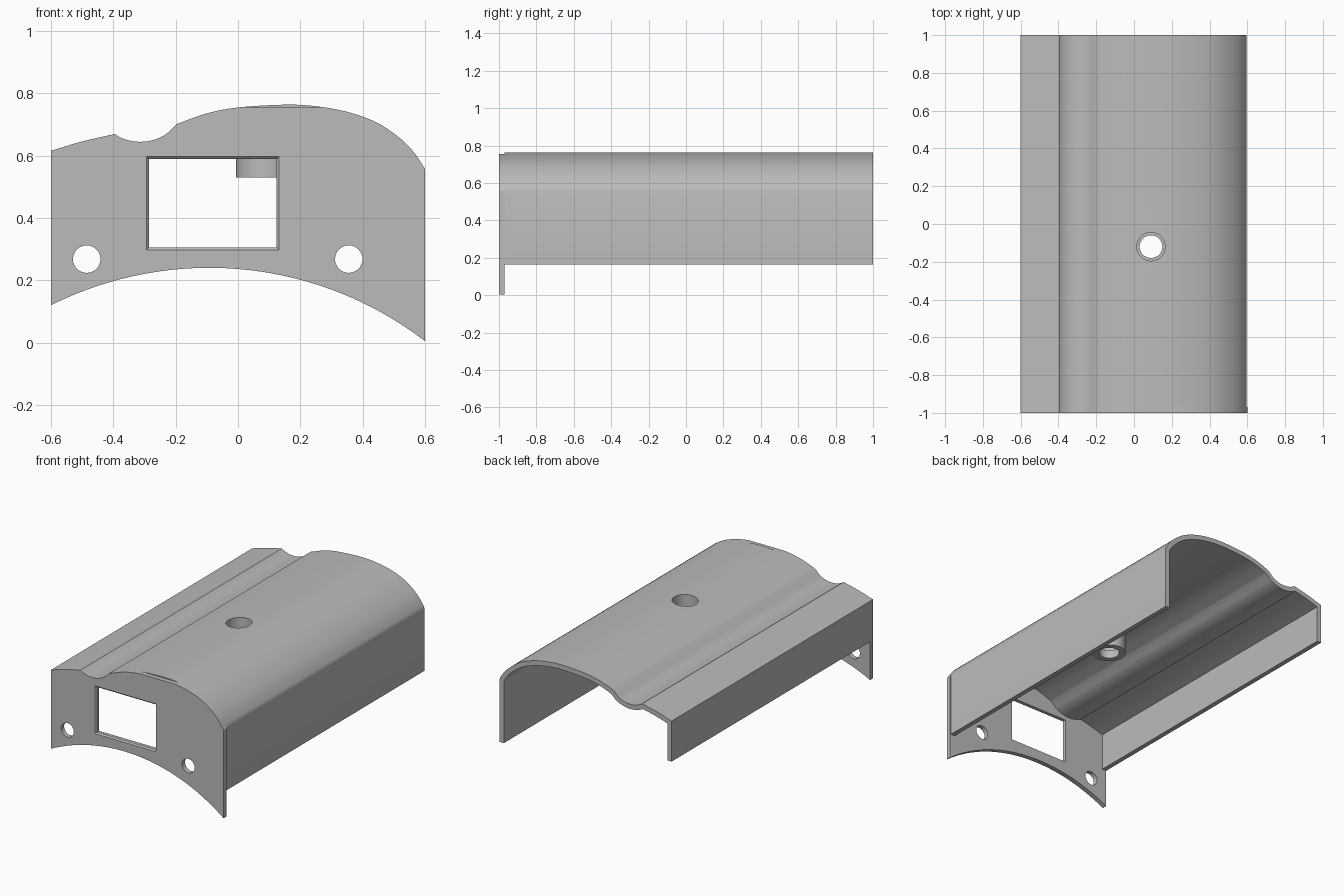
import bpy, bmesh, math
from mathutils import Vector, Matrix

default = bpy.data.objects.get("Cube")
if default:
    bpy.data.objects.remove(default)

grey = bpy.data.materials.new("plain grey")
grey.use_nodes = True
COLOUR = (0.5, 0.5, 0.5, 1)
grey.diffuse_color = COLOUR
grey.node_tree.nodes["Principled BSDF"].inputs["Base Color"].default_value = COLOUR

WALL = 0.03
FRONT, BACK = -1.0, 1.0


def finish(name, bm):
    bmesh.ops.recalc_face_normals(bm, faces=bm.faces)
    mesh = bpy.data.meshes.new(name)
    bm.to_mesh(mesh)
    bm.free()
    mesh.materials.append(grey)
    obj = bpy.data.objects.new(name, mesh)
    bpy.context.collection.objects.link(obj)
    return obj


def extrude(name, profile, y0, y1):
    """Solid from an x-z outline swept along y."""
    bm = bmesh.new()
    face = bm.faces.new([bm.verts.new((x, y0, z)) for x, z in profile])
    moved = bmesh.ops.extrude_face_region(bm, geom=[face])["geom"]
    verts = [v for v in moved if isinstance(v, bmesh.types.BMVert)]
    bmesh.ops.translate(bm, verts=verts, vec=(0, y1 - y0, 0))
    return finish(name, bm)


def cylinder(name, centre, radius, depth, along_y=False):
    bm = bmesh.new()
    turn = Matrix.Rotation(math.pi / 2, 4, "X") if along_y else Matrix()
    bmesh.ops.create_cone(bm, cap_ends=True, segments=48, radius1=radius, radius2=radius,
                          depth=depth, matrix=Matrix.Translation(centre) @ turn)
    return finish(name, bm)


def boolean(obj, other, operation="DIFFERENCE"):
    """Apply a boolean and remove the helper."""
    mod = obj.modifiers.new("boolean", "BOOLEAN")
    mod.operation, mod.solver, mod.object = operation, "EXACT", other
    bpy.context.view_layer.objects.active = obj
    bpy.ops.object.modifier_apply(modifier=mod.name)
    bpy.data.objects.remove(other)


def smooth(obj):
    bpy.ops.object.select_all(action="DESELECT")
    obj.select_set(True)
    bpy.context.view_layer.objects.active = obj
    bpy.ops.object.shade_smooth_by_angle(angle=math.radians(25))


def spline(points, steps=5):
    """Catmull-Rom curve through the points."""
    p = [Vector(q) for q in points]
    p = [2 * p[0] - p[1]] + p + [2 * p[-1] - p[-2]]
    out = []
    for a, b, c, d in zip(p, p[1:], p[2:], p[3:]):
        for i in range(steps):
            t = i / steps
            out.append(0.5 * (2 * b + (c - a) * t + (2 * a - 5 * b + 4 * c - d) * t * t
                              + (3 * b - a - 3 * c + d) * t ** 3))
    return out + [p[-2]]


def offset(path, distance):
    """Move an open path sideways with mitred corners."""
    out = []
    for i, q in enumerate(path):
        a = (q - path[i - 1]).normalized() if i else None
        b = (path[i + 1] - q).normalized() if i < len(path) - 1 else a
        a = a or b
        na, nb = Vector((a.y, -a.x)), Vector((b.y, -b.x))
        out.append(q + (na + nb) * distance / (1 + na.dot(nb)))
    return out


# Roof outline: side strip, round groove, crown
strip = spline([(-0.6, 0.615), (-0.5, 0.645), (-0.395, 0.669)])
groove = []
for i in range(1, 16):
    a = math.radians(237 + (308 - 237) * i / 16)
    groove.append(Vector((-0.313 + 0.152 * math.cos(a), 0.796 + 0.152 * math.sin(a))))
crown = spline([(-0.196, 0.701), (-0.1, 0.735), (0, 0.754), (0.15, 0.763), (0.25, 0.758),
                (0.35, 0.74), (0.44, 0.708), (0.51, 0.663), (0.56, 0.615), (0.6, 0.557)])
roof = strip + groove + crown

# Curved shell with side walls of different heights
outer = [Vector((-0.6, 0.36))] + [Vector((min(q.x, 0.595), q.y)) for q in roof]
outer.append(Vector((0.595, 0.165)))
shell = extrude("shell", outer + offset(outer, WALL)[::-1], FRONT + WALL, BACK)

# Screw boss under the roof, counterbored from above
BX, BY = 0.09, -0.12
boolean(shell, cylinder("boss", (BX, BY, 0.635), 0.096, 0.21), "UNION")
boolean(shell, cylinder("counterbore", (BX, BY, 0.76), 0.075, 0.36))
boolean(shell, cylinder("screw_hole", (BX, BY, 0.6), 0.06, 0.6))
smooth(shell)

# Front plate with an arched lower edge
ARC_X, ARC_R, ARC_TOP = -0.092, 1.135, 0.24
arch = []
for i in range(33):
    x = 0.6 - 1.2 * i / 32
    arch.append((x, ARC_TOP - ARC_R + math.sqrt(ARC_R ** 2 - (x - ARC_X) ** 2)))
top = [(q.x, min(q.y, 0.756)) for q in roof]
plate = extrude("front_plate", top + arch, FRONT, FRONT + WALL)

# Window with a small chamfer, and two round holes
x0, x1, z0, z1 = -0.286, 0.124, 0.305, 0.589
bm = bmesh.new()
rings = []
for y, grow in ((FRONT - 0.01, 0.018), (FRONT + 0.008, 0), (FRONT + 0.1, 0)):
    rings.append([bm.verts.new((x, y, z)) for x, z in (
        (x0 - grow, z0 - grow), (x1 + grow, z0 - grow),
        (x1 + grow, z1 + grow), (x0 - grow, z1 + grow))])
for r, s in zip(rings, rings[1:]):
    for i in range(4):
        j = (i + 1) % 4
        bm.faces.new((r[i], r[j], s[j], s[i]))
bm.faces.new(rings[0])
bm.faces.new(rings[-1])
boolean(plate, finish("window_cutter", bm))
for x in (-0.485, 0.355):
    boolean(plate, cylinder("hole_cutter", (x, FRONT, 0.268), 0.044, 0.2, True))
smooth(plate)
